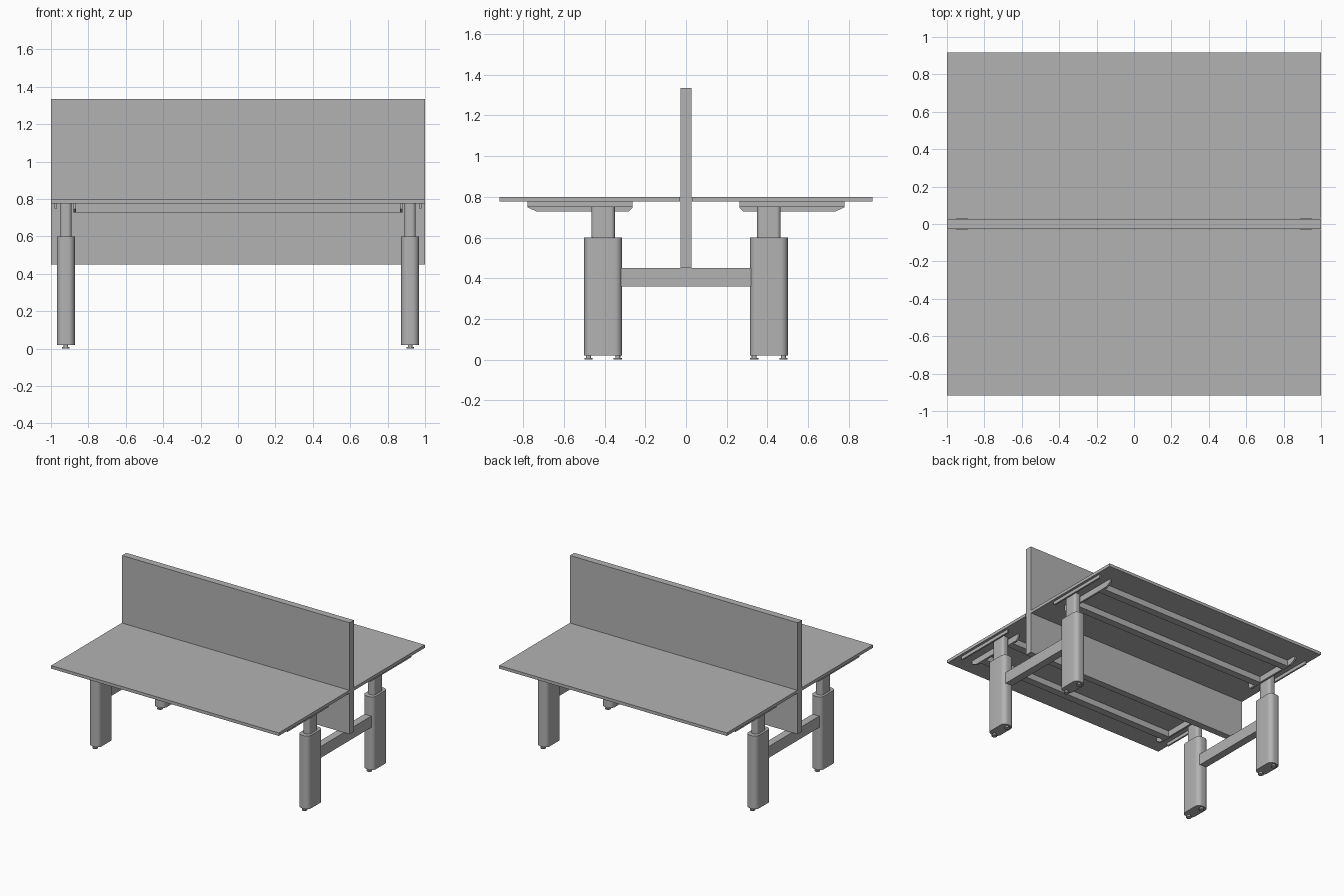
import bpy, bmesh, math

old = bpy.data.objects.get("Cube")
if old:
    bpy.data.objects.remove(old, do_unlink=True)

grey = bpy.data.materials.new("plain_grey")
grey.use_nodes = True
grey.diffuse_color = (0.45, 0.45, 0.45, 1)
grey.node_tree.nodes["Principled BSDF"].inputs["Base Color"].default_value = grey.diffuse_color


def prism(name, outline, depth, place, smooth=False):
    """Extrude a 2D outline; place maps (u, v, w) to x, y, z."""
    bm = bmesh.new()
    low = [bm.verts.new(place(u, v, depth[0])) for u, v in outline]
    high = [bm.verts.new(place(u, v, depth[1])) for u, v in outline]
    bm.faces.new(low)
    bm.faces.new(high)
    n = len(outline)
    for i in range(n):
        j = (i + 1) % n
        bm.faces.new((low[i], low[j], high[j], high[i]))
    bmesh.ops.recalc_face_normals(bm, faces=bm.faces)
    mesh = bpy.data.meshes.new(name)
    bm.to_mesh(mesh)
    bm.free()
    mesh.materials.append(grey)
    obj = bpy.data.objects.new(name, mesh)
    bpy.context.collection.objects.link(obj)
    if smooth:
        bpy.ops.object.select_all(action="DESELECT")
        obj.select_set(True)
        bpy.context.view_layer.objects.active = obj
        bpy.ops.object.shade_smooth_by_angle(angle=math.radians(30))
    return obj


def box(name, x, y, z):
    outline = [(x[0], y[0]), (x[1], y[0]), (x[1], y[1]), (x[0], y[1])]
    return prism(name, outline, z, lambda u, v, w: (u, v, w))


def rounded(cx, cy, wide, long, radius, steps=8):
    """Rounded rectangle outline around a centre."""
    points = []
    for k, (sx, sy) in enumerate([(1, 1), (-1, 1), (-1, -1), (1, -1)]):
        for i in range(steps + 1):
            a = math.pi / 2 * (k + i / steps)
            points.append((cx + sx * (wide / 2 - radius) + radius * math.cos(a),
                           cy + sy * (long / 2 - radius) + radius * math.sin(a)))
    return points


def column(name, outline, z):
    return prism(name, outline, z, lambda u, v, w: (u, v, w), smooth=True)


def disc(name, cx, cy, r, z):
    outline = [(cx + r * math.cos(math.tau * i / 20), cy + r * math.sin(math.tau * i / 20))
               for i in range(20)]
    return column(name, outline, z)


# Central divider
box("divider_screen", (-1, 1), (-0.027, 0.027), (0.45, 1.335))

for sy, row in ((-1, "front"), (1, "back")):
    # Worktop and its two long rails
    box(row + "_worktop", (-1, 1), sorted((sy * 0.03, sy * 0.916)), (0.776, 0.8))
    for label, y in (("inner", 0.33), ("outer", 0.64)):
        box(f"{row}_{label}_rail", (-0.87, 0.87), sorted((sy * y, sy * (y + 0.06))), (0.728, 0.776))

    for sx, side in ((-1, "right"), (1, "left")):
        tag = f"{row}_{side}"
        x, y = sx * 0.92, sy * 0.407
        # Telescopic leg
        column(tag + "_lower_leg", rounded(x, y, 0.095, 0.186, 0.036), (0.02, 0.6))
        column(tag + "_upper_leg", rounded(x, y, 0.06, 0.115, 0.02), (0.58, 0.776))
        # Levelling feet
        for label, offset in (("inner", -0.072), ("outer", 0.072)):
            fy = y + sy * offset
            disc(f"{tag}_{label}_foot", x, fy, 0.02, (0, 0.009))
            disc(f"{tag}_{label}_foot_stem", x, fy, 0.012, (0.009, 0.02))
        # Support bracket flanges with sloped ends
        flange = [(0.262, 0.776), (0.262, 0.748), (0.28, 0.728),
                  (0.735, 0.728), (0.778, 0.748), (0.778, 0.776)]
        prism(tag + "_inner_flange", flange, (0.865, 0.88),
              lambda u, v, w: (sx * w, sy * u, v))
        box(tag + "_outer_flange", sorted((sx * 0.967, sx * 0.98)),
            sorted((sy * 0.262, sy * 0.778)), (0.75, 0.776))

# Cross beams joining the leg pairs
for sx, side in ((-1, "right"), (1, "left")):
    box(side + "_cross_beam", sorted((sx * 0.89, sx * 0.95)), (-0.32, 0.32), (0.36, 0.45))
